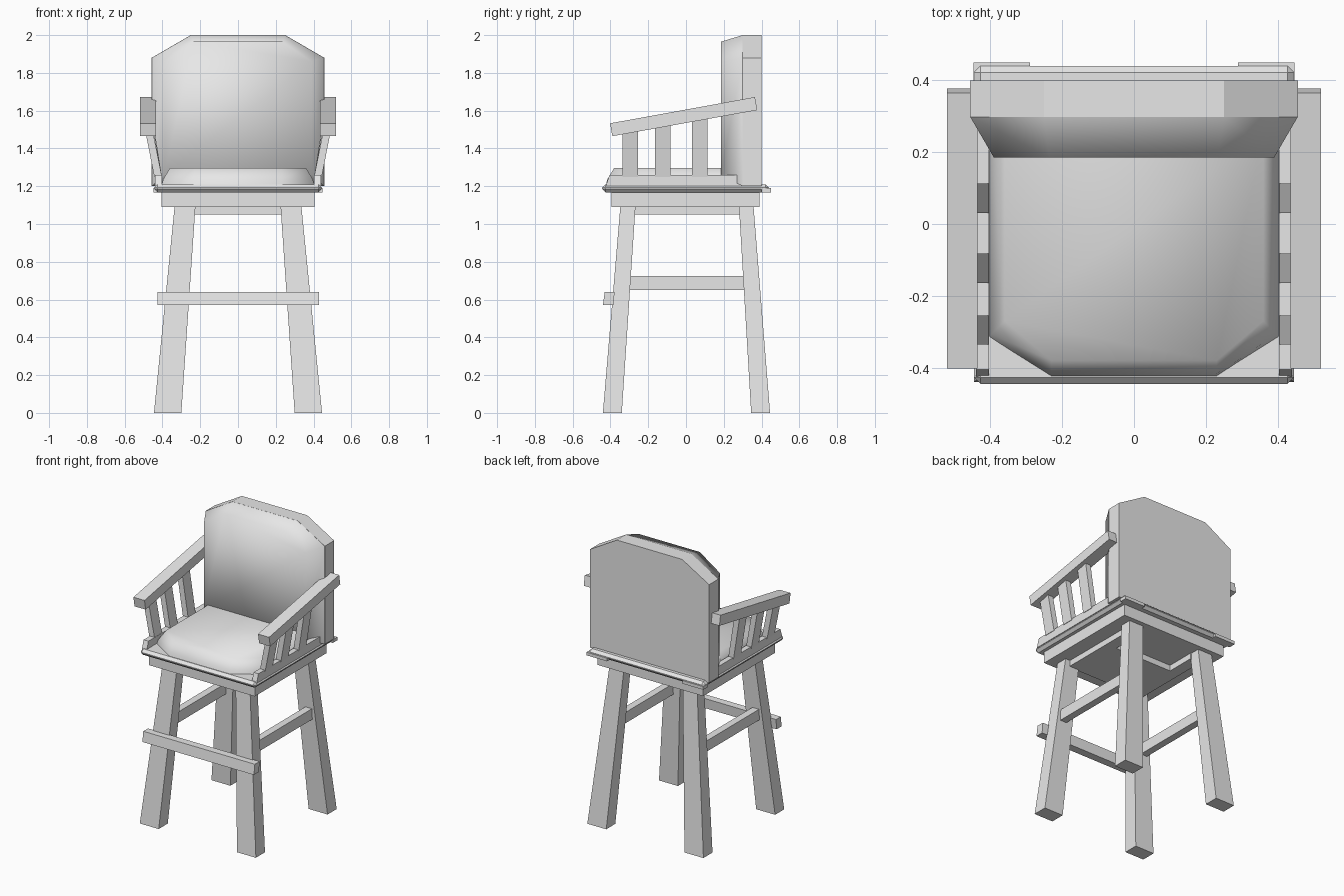
import bpy
import bmesh

cube = bpy.data.objects.get("Cube")
if cube:
    bpy.data.objects.remove(cube, do_unlink=True)

grey = bpy.data.materials.new("plain_grey")
grey.use_nodes = True
grey.diffuse_color = (0.8, 0.8, 0.8, 1)
grey.node_tree.nodes["Principled BSDF"].inputs["Base Color"].default_value = (0.8, 0.8, 0.8, 1)


def loft(name, *rings, mirror=False, bevel=0.0, smooth=False):
    """Skin closed rings of equal point count and cap both ends."""
    bm = bmesh.new()
    loops = [[bm.verts.new(p) for p in ring] for ring in rings]
    n = len(loops[0])
    for a, b in zip(loops, loops[1:]):
        for i in range(n):
            j = (i + 1) % n
            bm.faces.new((a[i], a[j], b[j], b[i]))
    bm.faces.new(loops[0][::-1])
    bm.faces.new(loops[-1])
    bmesh.ops.recalc_face_normals(bm, faces=bm.faces)
    mesh = bpy.data.meshes.new(name)
    bm.to_mesh(mesh)
    bm.free()
    mesh.materials.append(grey)
    obj = bpy.data.objects.new(name, mesh)
    bpy.context.collection.objects.link(obj)
    if mirror:
        obj.modifiers.new("Mirror", "MIRROR")
    if bevel:
        mod = obj.modifiers.new("Bevel", "BEVEL")
        mod.width = bevel
        mod.segments = 1
    if smooth:
        bpy.ops.object.select_all(action="DESELECT")
        obj.select_set(True)
        bpy.context.view_layer.objects.active = obj
        bpy.ops.object.shade_smooth_by_angle(angle=1.3)
    return obj


def rect(x0, x1, y0, y1, z):
    return [(x0, y0, z), (x1, y0, z), (x1, y1, z), (x0, y1, z)]


def box(name, x0, x1, y0, y1, z0, z1, **kw):
    return loft(name, rect(x0, x1, y0, y1, z0), rect(x0, x1, y0, y1, z1), **kw)


def bar(name, x0, x1, profile, **kw):
    """Extrude a y-z profile across x."""
    return loft(name, [(x0, y, z) for y, z in profile],
                [(x1, y, z) for y, z in profile], **kw)


# Splayed, tapered legs
loft("front_leg", rect(0.30, 0.445, -0.44, -0.34, 0),
     rect(0.225, 0.335, -0.347, -0.267, 1.1), mirror=True)
loft("back_leg", rect(0.30, 0.445, 0.345, 0.445, 0),
     rect(0.225, 0.335, 0.28, 0.357, 1.1), mirror=True)

# Footrest and side stretchers
bar("footrest", -0.425, 0.43,
    [(-0.44, 0.57), (-0.385, 0.57), (-0.378, 0.64), (-0.43, 0.64)])
box("side_stretcher", 0.305, 0.355, -0.31, 0.32, 0.65, 0.725, mirror=True)

# Underframe below the seat
box("underframe_front", -0.3, 0.3, -0.28, 0.09, 1.05, 1.1)
box("underframe_side", 0.22, 0.3, 0.09, 0.29, 1.05, 1.1, mirror=True)

# Seat base and lipped seat board
box("seat_base", -0.405, 0.405, -0.395, 0.39, 1.09, 1.17)
box("seat_board", -0.445, 0.445, -0.445, 0.44, 1.168, 1.21, bevel=0.018)
box("seat_board_corner", 0.29, 0.447, 0.40, 0.45, 1.168, 1.19, mirror=True)
bar("arm_base_rail", 0.403, 0.44,
    [(-0.425, 1.2), (0.39, 1.2), (0.39, 1.26), (-0.405, 1.26)], mirror=True)


# Seat cushion with cut front corners
def seat_ring(inset, z):
    w, f, b = 0.405 - inset, -0.425 + inset, 0.25
    return [(-0.23, f, z), (0.23, f, z), (w, f + 0.11, z),
            (w, b, z), (-w, b, z), (-w, f + 0.11, z)]


loft("seat_cushion", seat_ring(0, 1.2), seat_ring(0.008, 1.235),
     seat_ring(0.045, 1.297), smooth=True)


# Backrest board and padded front share one outline
def back_ring(half, top_half, shoulder, top, bottom, y):
    return [(-half, y, bottom), (half, y, bottom), (half, y, shoulder),
            (top_half, y, top), (-top_half, y, top), (-half, y, shoulder)]


outer = (0.457, 0.25, 1.88, 2.0, 1.2)
loft("backrest_board", back_ring(*outer, 0.298), back_ring(*outer, 0.4))
loft("backrest_cushion", back_ring(0.39, 0.235, 1.86, 1.965, 1.26, 0.185),
     back_ring(*outer, 0.3), smooth=True)

# Sloping armrests
bar("armrest", 0.435, 0.52,
    [(-0.39, 1.465), (0.377, 1.603), (0.365, 1.672), (-0.402, 1.533)], mirror=True)

# Outward leaning spindles
for i, y in enumerate((-0.295, -0.123, 0.072)):
    z = 1.5 + y * 0.18 + 0.05
    loft("arm_spindle_%d" % (i + 1), rect(0.403, 0.443, y - 0.041, y + 0.041, 1.25),
         rect(0.452, 0.492, y - 0.041, y + 0.041, z), mirror=True)
